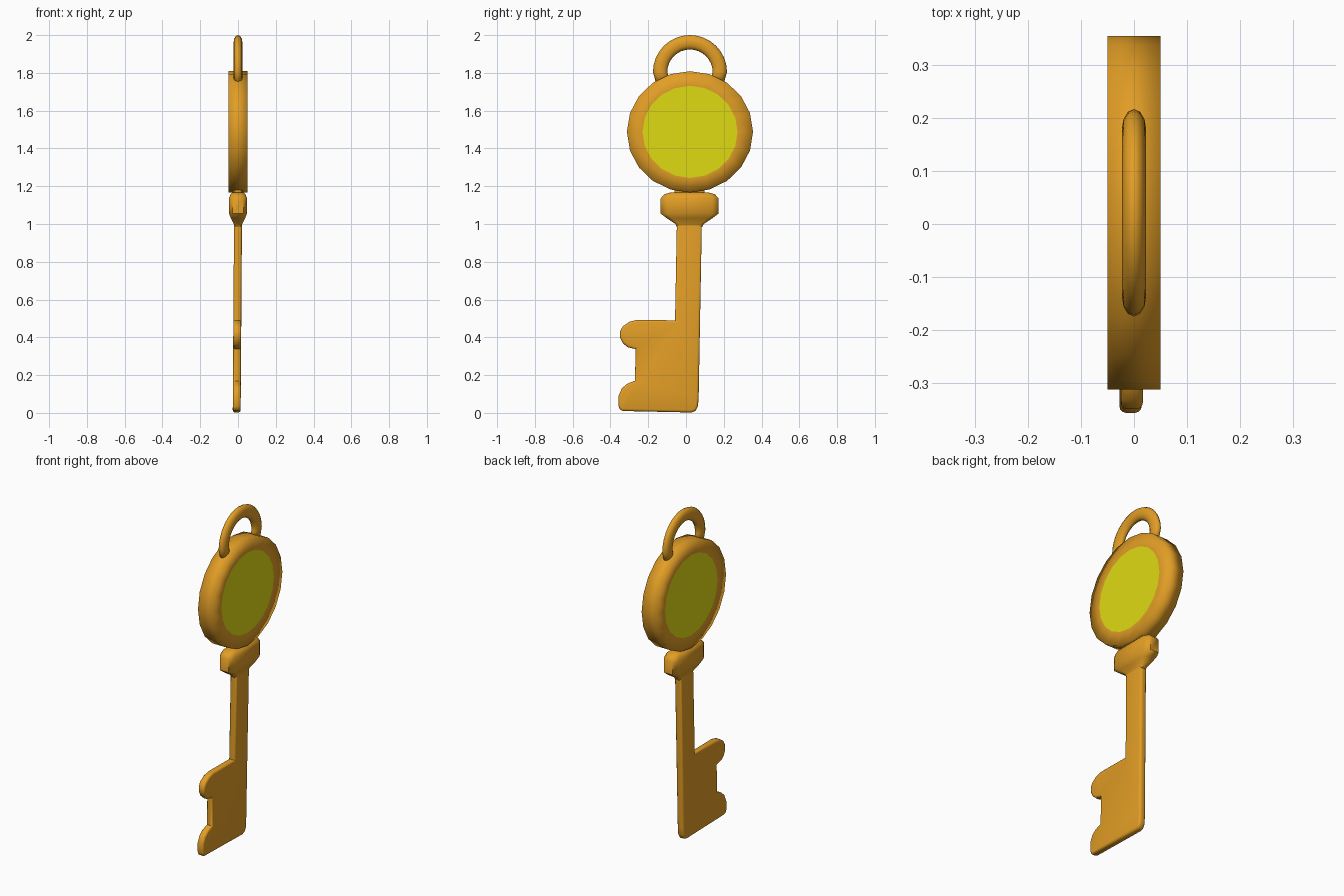
import bpy, bmesh, math
from mathutils import Vector

if "Cube" in bpy.data.objects:
    bpy.data.objects.remove(bpy.data.objects["Cube"])


def material(name, rgb):
    m = bpy.data.materials.new(name)
    m.diffuse_color = (*rgb, 1)
    m.use_nodes = True
    m.node_tree.nodes["Principled BSDF"].inputs["Base Color"].default_value = m.diffuse_color
    return m


GOLD = material("gold", (0.76, 0.34, 0.019))
YELLOW = material("yellow", (0.74, 0.70, 0.006))
CY = 0.021  # y centre of the upper parts


def finish(bm, name, mats, angle=None):
    bmesh.ops.recalc_face_normals(bm, faces=bm.faces[:])
    me = bpy.data.meshes.new(name)
    bm.to_mesh(me)
    bm.free()
    ob = bpy.data.objects.new(name, me)
    bpy.context.collection.objects.link(ob)
    for m in mats:
        me.materials.append(m)
    for p in me.polygons:
        p.use_smooth = p.material_index == 0
    if angle:
        bpy.ops.object.select_all(action='DESELECT')
        ob.select_set(True)
        bpy.context.view_layer.objects.active = ob
        bpy.ops.object.shade_smooth_by_angle(angle=math.radians(angle))
    return ob


def loft(rings):
    """Join equal-sized point rings and cap both ends."""
    bm = bmesh.new()
    vs = [[bm.verts.new(p) for p in r] for r in rings]
    n = len(vs[0])
    for a, b in zip(vs, vs[1:]):
        for i in range(n):
            j = (i + 1) % n
            bm.faces.new((a[i], a[j], b[j], b[i]))
    bm.faces.new(vs[0][::-1])
    bm.faces.new(vs[-1])
    return bm


# Round head: 20-sided disc with yellow centres on both faces
def disc_ring(x, ry, rz, n=20):
    return [Vector((x, CY + ry * math.cos(2 * math.pi * i / n),
                    1.488 + rz * math.sin(2 * math.pi * i / n))) for i in range(n)]


bm = loft([disc_ring(-0.05, 0.252, 0.244), disc_ring(-0.05, 0.334, 0.321),
           disc_ring(0.05, 0.334, 0.321), disc_ring(0.05, 0.252, 0.244)])
for f in bm.faces:
    if len(f.verts) > 4:
        f.material_index = 1
finish(bm, "round_head", [GOLD, YELLOW])

# Hanging loop: oval tube along a half circle, legs sunk into the head
path = [(CY - 0.14, 1.74)]
for i in range(17):
    t = math.pi * (1 - i / 16)
    path.append((CY + 0.158 * math.cos(t), 1.804 + 0.158 * math.sin(t)))
path.append((CY + 0.14, 1.74))
rings = []
for i, (y, z) in enumerate(path):
    d = Vector((y - CY, z - 1.80)).normalized() if 0 < i < len(path) - 1 else Vector(
        (math.copysign(1, y - CY), 0))
    rings.append([(0.023 * math.sin(a), y + d.x * 0.038 * math.cos(a), z + d.y * 0.038 * math.cos(a))
                  for a in (2 * math.pi * k / 12 for k in range(12))])
finish(loft(rings), "hanging_loop", [GOLD])

# Collar and neck: chamfered rectangles stacked along z
sections = [(0.985, 0.068, 0.02), (1.0, 0.075, 0.022), (1.03, 0.12, 0.038), (1.055, 0.153, 0.047),
            (1.135, 0.153, 0.048), (1.157, 0.135, 0.04), (1.167, 0.10, 0.03),
            (1.168, 0.08, 0.027), (1.195, 0.08, 0.027)]
rings = []
for z, hy, hx in sections:
    quarter = [(hx, hy * 0.78), (hx * 0.6, hy)]
    pts = quarter + [(-x, y) for x, y in quarter[::-1]]
    pts += [(-x, -y) for x, y in pts]
    rings.append([(x, y + CY - 0.002, z) for x, y in pts])
finish(loft(rings), "collar", [GOLD], 50)

# Shaft with the two-toothed bit: one outline, extruded and bevelled
outline = [(-0.048, 1.02), (-0.058, 0.49),
           (-0.26, 0.492), (-0.30, 0.482), (-0.335, 0.458), (-0.35, 0.43), (-0.35, 0.40),
           (-0.335, 0.37), (-0.31, 0.348), (-0.267, 0.338),
           (-0.27, 0.17), (-0.31, 0.155), (-0.34, 0.13), (-0.357, 0.09), (-0.357, 0.035),
           (-0.35, 0.018), (-0.335, 0.01),
           (0.03, 0.002), (0.052, 0.012), (0.063, 0.035), (0.067, 0.08), (0.084, 1.02)]
bm = bmesh.new()
face = bm.faces.new([bm.verts.new((-0.021, y, z)) for y, z in outline])
ext = bmesh.ops.extrude_face_region(bm, geom=[face])
for v in ext["geom"]:
    if isinstance(v, bmesh.types.BMVert):
        v.co.x = 0.021
rim = [e for e in bm.edges if abs(e.verts[0].co.x - e.verts[1].co.x) < 0.001]
bmesh.ops.bevel(bm, geom=rim, offset=0.013, segments=3, profile=0.5, affect='EDGES')
for v in bm.verts:
    v.co.x -= 0.007 * (1 - v.co.z)  # the shaft leans very slightly
finish(bm, "shaft_and_bit", [GOLD], 50)
